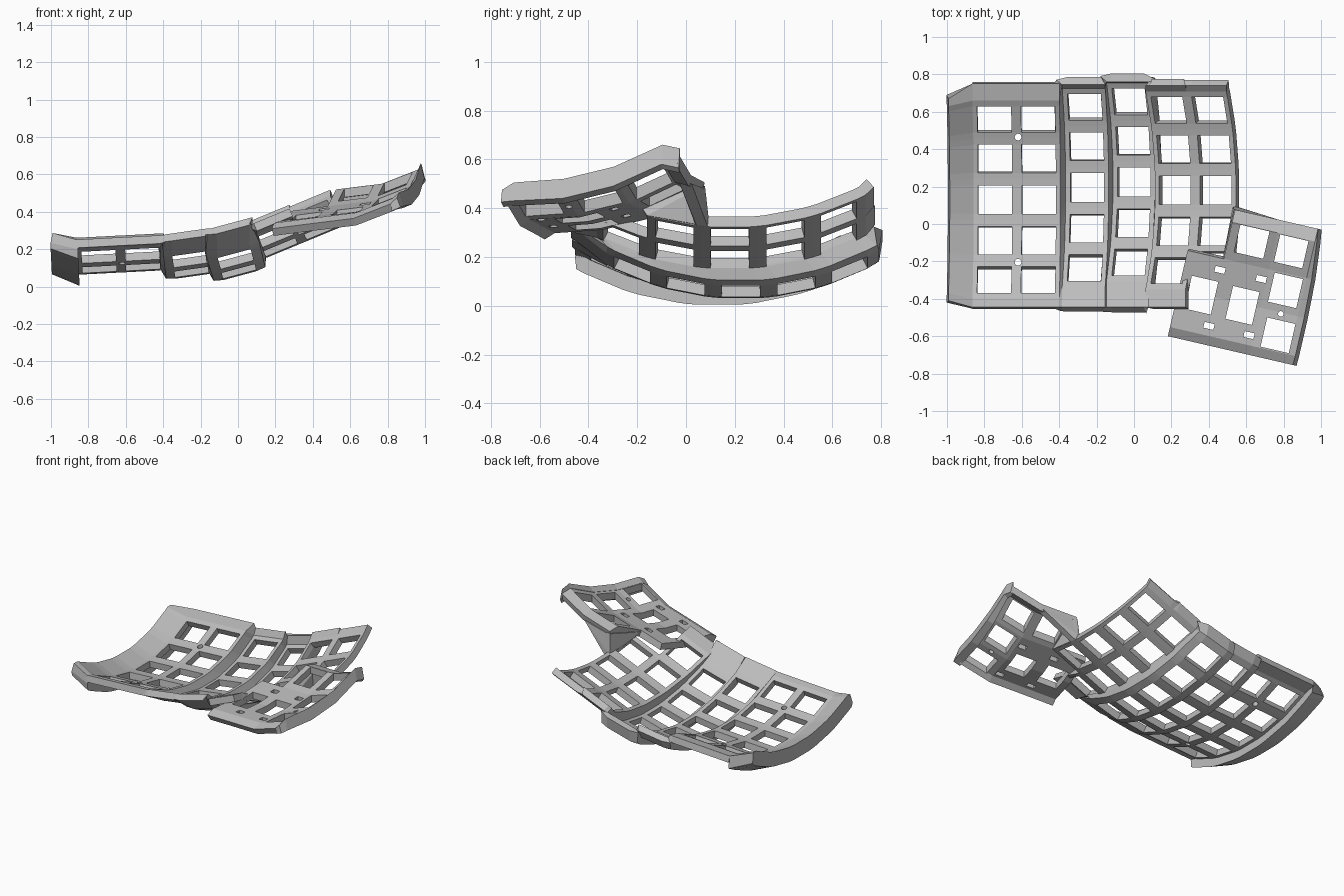
import bpy, bmesh
from math import sin, cos, radians
from mathutils import Vector, Matrix

if "Cube" in bpy.data.objects:
    bpy.data.objects.remove(bpy.data.objects["Cube"], do_unlink=True)

grey = bpy.data.materials.new("plain grey")
grey.use_nodes = True
grey.diffuse_color = (0.5, 0.5, 0.5, 1)
grey.node_tree.nodes["Principled BSDF"].inputs["Base Color"].default_value = (0.5, 0.5, 0.5, 1)


def finish(name, bm):
    mesh = bpy.data.meshes.new(name)
    bm.to_mesh(mesh)
    bm.free()
    obj = bpy.data.objects.new(name, mesh)
    bpy.context.collection.objects.link(obj)
    mesh.materials.append(grey)
    return obj


def sheet(name, points, keep, thickness):
    """Grid of points with some cells left out, thickened downward."""
    bm = bmesh.new()
    v = [[bm.verts.new(p) for p in line] for line in points]
    for i in range(len(v) - 1):
        for j in range(len(v[0]) - 1):
            if keep(i, j):
                bm.faces.new((v[i][j], v[i + 1][j], v[i + 1][j + 1], v[i][j + 1]))
    bmesh.ops.delete(bm, geom=[p for p in bm.verts if not p.link_faces], context="VERTS")
    bmesh.ops.remove_doubles(bm, verts=bm.verts[:], dist=0.007)
    obj = finish(name, bm)
    mod = obj.modifiers.new("thickness", "SOLIDIFY")
    mod.thickness = thickness
    mod.offset = -1
    return obj


def sweep(name, rings):
    """Closed solid through a series of equal rings."""
    bm = bmesh.new()
    v = [[bm.verts.new(p) for p in ring] for ring in rings]
    n = len(rings[0])
    for a, b in zip(v, v[1:]):
        for k in range(n):
            bm.faces.new((a[k], a[(k + 1) % n], b[(k + 1) % n], b[k]))
    bm.faces.new(v[0])
    bm.faces.new(v[-1])
    bmesh.ops.recalc_face_normals(bm, faces=bm.faces[:])
    return finish(name, bm)


def hull(name, corners):
    """Solid wrapped around a few corners."""
    bm = bmesh.new()
    for p in corners:
        bm.verts.new(p)
    made = bmesh.ops.convex_hull(bm, input=bm.verts[:])
    loose = {g for g in made["geom_interior"] + made["geom_unused"]
             if isinstance(g, bmesh.types.BMVert)}
    bmesh.ops.delete(bm, geom=list(loose), context="VERTS")
    bmesh.ops.recalc_face_normals(bm, faces=bm.faces[:])
    return finish(name, bm)


def cut(obj, prisms):
    """Cut vertical prisms (x, y, width, depth, turn, sides) out of an object."""
    bm = bmesh.new()
    for x, y, w, d, turn, sides in prisms:
        place = (Matrix.Translation((x, y, 0.4)) @ Matrix.Rotation(turn, 4, "Z")
                 @ Matrix.Diagonal((w, d, 1.2, 1)))
        if sides == 4:
            bmesh.ops.create_cube(bm, size=1, matrix=place)
        else:
            bmesh.ops.create_cone(bm, cap_ends=True, segments=sides, radius1=0.5,
                                  radius2=0.5, depth=1, matrix=place)
    cutter = finish("hole_cutter", bm)
    cutter.hide_render = True
    mod = obj.modifiers.new("holes", "BOOLEAN")
    mod.object = cutter
    mod.solver = "EXACT"
    bpy.context.view_layer.objects.active = obj
    for m in [m.name for m in obj.modifiers]:
        bpy.ops.object.modifier_apply(modifier=m)
    bpy.data.objects.remove(cutter, do_unlink=True)


# Main key well: curved columns (x, y, z, tilt), each with its lips (y, lift)
RADIUS, PITCH, GAP = 1.1, radians(11.5), radians(4)
FRONT = -0.445
columns = [(-0.742, 0.13, 0.112, 3), (-0.508, 0.13, 0.124, 3), (-0.25, 0.195, 0.097, 8),
           (0, 0.225, 0.1, 15), (0.22, 0.18, 0.228, 22.5), (0.438, 0.18, 0.318, 22.5)]
front_lips = [(FRONT, lift) for lift in (0.01, 0.01, 0.065, 0.11, 0.02, 0)]
back_lips = [(0.75, 0.02), (0.75, 0.02), (0.745, 0.045), (0.76, 0.06), (0.74, 0.04), (0.74, 0.03)]
angles = [-2.5 * PITCH]
for r in range(-2, 3):
    angles += [r * PITCH - GAP, r * PITCH + GAP, (r + 0.5) * PITCH]


def well_point(col, u, w, a):
    x, y, z, tilt = col
    t = radians(tilt)
    up = RADIUS - (RADIUS - w) * cos(a)
    return Vector((x + u * cos(t) - up * sin(t), y + (RADIUS - w) * sin(a),
                   z + u * sin(t) + up * cos(t)))


def well_line(col, u, w, front, back):
    line = [well_point(col, u, w, a) for a in angles]
    ends = []
    for p, (y, lift) in ((line[0], front), (line[-1], back)):
        ends.append(Vector((p.x, y, p.z + lift)))
    return [ends[0]] + line + [ends[1]]


well = [well_line(c, u, 0, f, b) for c, f, b in zip(columns, front_lips, back_lips)
        for u in (-0.116, -0.091, 0.091, 0.116)]


def well_keep(i, j):
    hole = i % 4 == 1 and j % 3 == 2
    missing_key = i >= 19 and j < 4
    return not hole and not missing_key


plate = sheet("key_well", well, well_keep, 0.045)
cut(plate, [(-0.62, y, 0.036, 0.036, 0, 16) for y in (0.465, -0.205)])

# Raised outer wall along the right-hand side of the well
section = [(-0.115, 0, (FRONT, 0.01), (0.75, 0.02)), (-0.24, 0.06, (-0.41, 0), (0.67, 0)),
           (-0.255, -0.035, (-0.42, 0.03), (0.69, 0.02)),
           (-0.11, -0.105, (-0.455, 0.05), (0.75, 0.02))]
sweep("outer_wall", list(zip(*[well_line(columns[0], *s) for s in section])))

# Thumb cluster: a turned plate whose height follows two simple profiles
TURN = radians(-13)
base = [(-0.558, 0.34), (-0.36, 0.365), (-0.11, 0.395), (0.1, 0.475)]
rise = [(-0.38, -0.03), (-0.33, 0), (-0.12, 0.015), (0.09, 0.065), (0.29, 0.155), (0.36, 0.14)]


def thumb_point(a, b, z=0):
    return Vector((0.81 + a * cos(TURN) - b * sin(TURN),
                   -0.355 + a * sin(TURN) + b * cos(TURN), z))


thumb = sheet("thumb_plate", [[thumb_point(a, b, h + r) for b, r in rise] for a, h in base],
              lambda i, j: not (i == 0 and j >= 3), 0.045)
keys = [(0.015, -0.243, 0.155, 0.16), (0, 0, 0.155, 0.16), (-0.017, 0.21, 0.155, 0.15),
        (-0.234, 0.213, 0.16, 0.15), (-0.433, -0.126, 0.145, 0.18), (-0.206, -0.13, 0.145, 0.18)]
slots = [(a, b, 0.055, 0.032) for a, b in
         ((-0.366, 0.028), (-0.14, 0.03), (-0.356, -0.277), (-0.136, -0.277))]
prisms = [(*thumb_point(a, b).xy, w, d, TURN, 4) for a, b, w, d in keys + slots]
prisms.append((*thumb_point(0.004, -0.128).xy, 0.03, 0.03, 0, 16))
cut(thumb, prisms)

# Wall on the outer edge of the thumb cluster
rings = []
outer = [(0.148, 0.02), (0.15, 0.045), (0.15, 0.05), (0.143, 0.05), (0.125, 0.05), (0.115, 0.05)]
for (b, r), (edge, drop) in zip(rise, outer):
    h = 0.475 + r
    rings.append([thumb_point(0.095, b, h), thumb_point(edge - 0.02, b, h + 0.03),
                  thumb_point(edge, b, h - drop), thumb_point(0.1, b, h - drop - 0.02)])
sweep("thumb_outer_wall", rings)

# Side wall and back gusset joining the thumb cluster to the last column
last = columns[5]
hull("thumb_side_wall",
     [thumb_point(a, b, z) for a in (-0.365, -0.33)
      for b, z in ((0.09, 0.42), (0.36, 0.49))]
     + [well_point(last, u, w, a * PITCH)
        for u in (0.1, 0.12) for w in (0, -0.045) for a in (-1.5, -0.4)])
hull("thumb_back_gusset",
     [thumb_point(a, b, z) for a, z in ((-0.365, 0.48), (-0.12, 0.5)) for b in (0.31, 0.36)]
     + [well_point(last, u, w, a * PITCH)
        for u in (0.1, 0.12) for w in (0, -0.045) for a in (-0.6, -0.4)])
